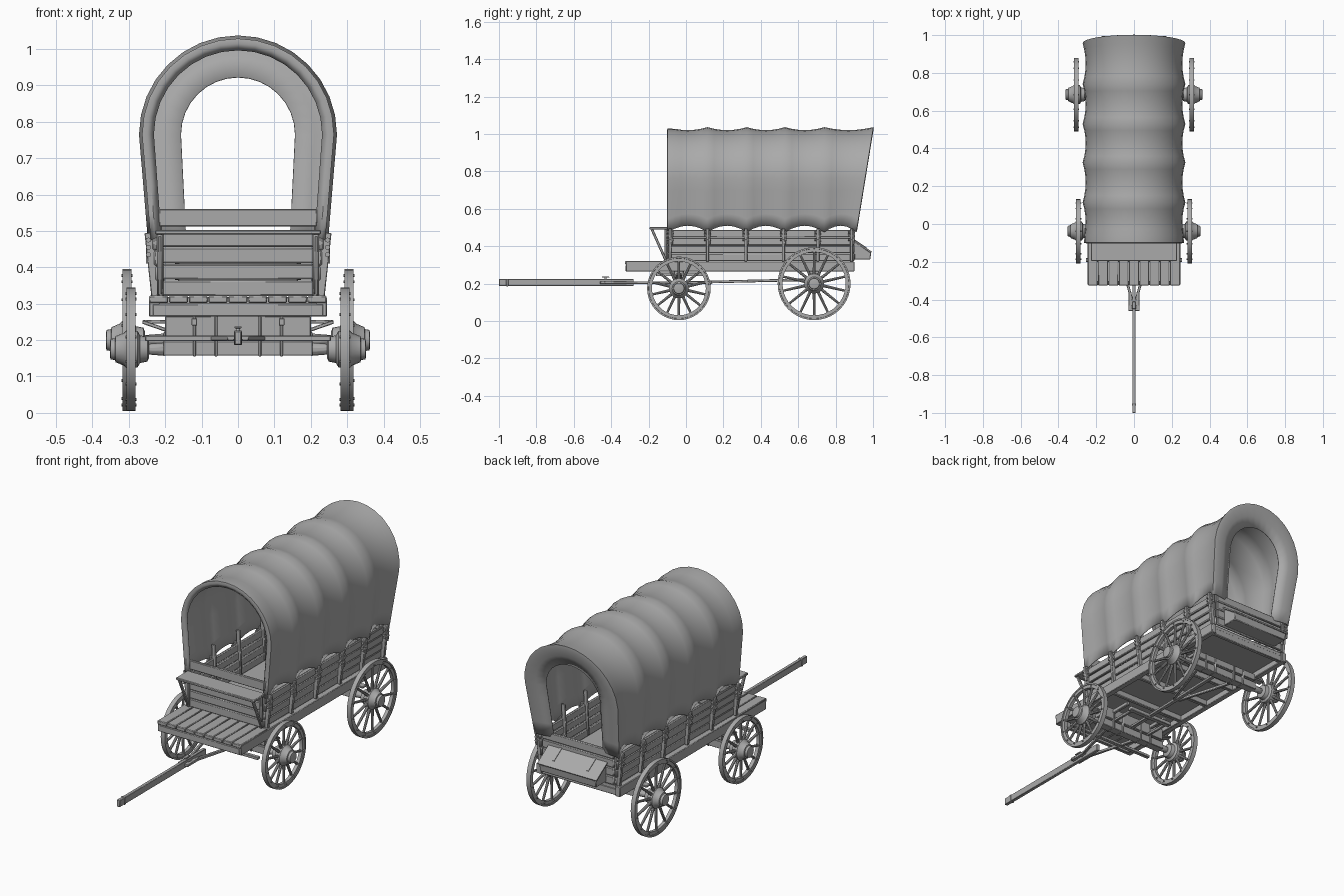
import bpy, bmesh, math
from mathutils import Matrix, Vector

if "Cube" in bpy.data.objects:
    bpy.data.objects.remove(bpy.data.objects["Cube"])

grey = bpy.data.materials.new("plain_grey")
grey.use_nodes = True
grey.diffuse_color = (0.4, 0.4, 0.4, 1)
grey.node_tree.nodes["Principled BSDF"].inputs["Base Color"].default_value = (0.4, 0.4, 0.4, 1)


def finish(name, bm, bevel=0.0, angle=35):
    bmesh.ops.recalc_face_normals(bm, faces=bm.faces)
    mesh = bpy.data.meshes.new(name)
    bm.to_mesh(mesh)
    bm.free()
    mesh.materials.append(grey)
    ob = bpy.data.objects.new(name, mesh)
    bpy.context.collection.objects.link(ob)
    bpy.ops.object.select_all(action='DESELECT')
    ob.select_set(True)
    bpy.context.view_layer.objects.active = ob
    bpy.ops.object.shade_smooth_by_angle(angle=math.radians(angle))
    if bevel:
        mod = ob.modifiers.new("bevel", 'BEVEL')
        mod.width, mod.segments = bevel, 1
    return ob


def box(bm, x, y, z):
    """Box from three (low, high) ranges."""
    c = [sum(r) / 2 for r in (x, y, z)]
    s = [r[1] - r[0] for r in (x, y, z)]
    bmesh.ops.create_cube(bm, size=1, matrix=Matrix.Translation(c) @ Matrix.Diagonal((*s, 1)))


def along(a, b):
    a, b = Vector(a), Vector(b)
    turn = (b - a).to_track_quat('Z', 'Y').to_matrix().to_4x4()
    return Matrix.Translation((a + b) / 2) @ turn, (b - a).length


def bar(bm, a, b, w, h):
    m, n = along(a, b)
    bmesh.ops.create_cube(bm, size=1, matrix=m @ Matrix.Diagonal((w, h, n, 1)))


def rod(bm, a, b, r1, r2=None, sides=10):
    m, n = along(a, b)
    bmesh.ops.create_cone(bm, cap_ends=True, segments=sides, radius1=r1,
                          radius2=r1 if r2 is None else r2, depth=n, matrix=m)


def prism(bm, outline, half):
    """Extrude a (y, z) outline across the wagon."""
    rings = [[bm.verts.new((x, y, z)) for y, z in outline] for x in (-half, half)]
    bm.faces.new(rings[0])
    bm.faces.new(rings[1])
    for i in range(len(outline)):
        j = (i + 1) % len(outline)
        bm.faces.new((rings[0][i], rings[0][j], rings[1][j], rings[1][i]))


def lathe(bm, profile, centre, side, steps, closed=False):
    """Spin an (offset, radius) profile around an axle line."""
    rings = [[bm.verts.new((side * (centre[0] + o), centre[1] + r * math.cos(k * math.tau / steps),
                            centre[2] + r * math.sin(k * math.tau / steps)))
              for k in range(steps)] for o, r in profile]
    pairs = list(zip(rings, rings[1:] + (rings[:1] if closed else [])))
    for p, q in pairs:
        for k in range(steps):
            j = (k + 1) % steps
            bm.faces.new((p[k], p[j], q[j], q[k]))
    if not closed:
        bm.faces.new(rings[0])
        bm.faces.new(rings[-1])


# Canvas cover: arch sections lofted over the bows
BOWS = [-0.095, 0.115, 0.325, 0.53, 0.74, 0.91]
SPRING = 0.765


def arch(r, y, low, slant):
    pts = [(r * (1 - 0.09 * (1 - k / 4)), low + (SPRING - low) * k / 4) for k in range(4)]
    pts += [(r * math.cos(a), SPRING + r * math.sin(a))
            for a in (math.pi * k / 16 for k in range(17))]
    pts += [(-x, z) for x, z in reversed(pts[:4])]
    return [(x, y + slant * max(0, z - 0.48), z) for x, z in pts]


sections = [arch(0.232, -0.09, 0.48, 0), arch(0.25, -0.1, 0.48, 0), arch(0.262, -0.098, 0.475, 0)]
for i, (y0, y1) in enumerate(zip(BOWS, BOWS[1:])):
    for k in range(1, 7):
        u = k / 6
        sag = 4 * u * (1 - u)
        sections.append(arch(0.27 - 0.016 * sag, y0 + (y1 - y0) * u, 0.475 + 0.035 * sag,
                             0.163 * u if i == 4 else 0))
sections += [arch(0.255, 0.912, 0.48, 0.163), arch(0.21, 0.908, 0.48, 0.16),
             arch(0.157, 0.895, 0.48, 0.155)]
bm = bmesh.new()
rings = [[bm.verts.new(p) for p in s] for s in sections]
for p, q in zip(rings, rings[1:]):
    for k in range(len(p) - 1):
        bm.faces.new((p[k], p[k + 1], q[k + 1], q[k]))
cover = finish("canvas_cover", bm, angle=40)
skin = cover.modifiers.new("thickness", 'SOLIDIFY')
skin.thickness, skin.offset = 0.004, 0

# Floor, side beams and footboard
bm = bmesh.new()
box(bm, (-0.22, 0.22), (-0.1, 0.89), (0.295, 0.318))
for s in (-1, 1):
    box(bm, sorted((s * 0.215, s * 0.245)), (-0.322, 0.9), (0.265, 0.318))
for y in (-0.315, -0.12, 0.1, 0.3, 0.5, 0.88):
    box(bm, (-0.235, 0.235), (y - 0.008, y + 0.012), (0.265, 0.3))
finish("floor_frame", bm, 0.003)
bm = bmesh.new()
for k in range(9):
    x = -0.245 + k * 0.49 / 9
    box(bm, (x + 0.001, x + 0.053), (-0.325, -0.1), (0.302, 0.322))
finish("footboard_planks", bm, 0.003)

# Plank walls, slightly flared, with lashed stakes
bm = bmesh.new()
stakes = bmesh.new()
ropes = bmesh.new()
for s in (-1, 1):
    for k in range(4):
        z = 0.32 + k * 0.042
        x = s * (0.216 + 0.004 * k)
        bar(bm, (x, -0.1, z + 0.021), (x, 0.9, z + 0.021), 0.014, 0.04)
    for y in (-0.085, 0.115, 0.32, 0.52, 0.705, 0.885):
        bar(stakes, (s * 0.226, y, 0.32), (s * 0.245, y, 0.495), 0.016, 0.024)
        bar(stakes, (s * 0.212, y, 0.33), (s * 0.222, y, 0.56), 0.009, 0.022)
        for z in (0.435, 0.455, 0.475):
            rod(ropes, (s * 0.246, y - 0.018, z), (s * 0.246, y + 0.018, z), 0.007, sides=8)
        rod(ropes, (s * 0.248, y + 0.01, 0.41), (s * 0.248, y + 0.012, 0.47), 0.005, sides=6)
for y, rows in ((-0.1, 4), (0.895, 4)):
    for k in range(rows):
        z = 0.32 + k * 0.045
        box(bm, (-0.21, 0.21), (y - 0.007, y + 0.007), (z + 0.001, z + 0.044))
finish("wall_planks", bm, 0.004)
finish("side_stakes", stakes, 0.002)
finish("stake_lashings", ropes)

# Driver's seat
bm = bmesh.new()
box(bm, (-0.228, 0.228), (-0.195, -0.095), (0.49, 0.503))
box(bm, (-0.218, 0.218), (-0.095, -0.08), (0.512, 0.56))
for s in (-1, 1):
    bar(bm, (s * 0.215, -0.182, 0.49), (s * 0.215, -0.108, 0.325), 0.014, 0.014)
    bar(bm, (s * 0.212, -0.108, 0.32), (s * 0.212, -0.108, 0.495), 0.014, 0.014)
finish("driver_seat", bm, 0.003)

# Feed box on the tail
bm = bmesh.new()
prism(bm, [(0.9, 0.328), (0.985, 0.328), (0.99, 0.365), (0.9, 0.425)], 0.165)
finish("tail_box", bm, 0.003)
bm = bmesh.new()
bar(bm, (0, 0.898, 0.431), (0, 0.993, 0.368), 0.345, 0.007)
for x in (-0.1, 0.1):
    bar(bm, (x, 0.895, 0.437), (x, 0.965, 0.391), 0.012, 0.006)
finish("tail_box_lid", bm)

# Wheels
AXLES = (("front", 0.294, -0.038, 0.175, 0.17), ("rear", 0.305, 0.685, 0.2, 0.195))
HUB = [(-0.05, 0.022), (-0.045, 0.034), (-0.025, 0.038), (-0.018, 0.05), (0.012, 0.053),
       (0.02, 0.045), (0.042, 0.036), (0.044, 0.03), (0.056, 0.028), (0.058, 0.02)]
for label, x, y, z, r in AXLES:
    for s, side in ((1, "left"), (-1, "right")):
        bm = bmesh.new()
        lathe(bm, [(-0.012, r), (0.012, r), (0.012, r - 0.008), (0.009, r - 0.009),
                   (0.009, r - 0.026), (-0.009, r - 0.026), (-0.009, r - 0.009), (-0.012, r - 0.008)],
              (x, y, z), s, 40, True)
        lathe(bm, HUB, (x, y, z), s, 20)
        for k in range(14):
            a = (k + 0.5) * math.tau / 14
            d = Vector((0, math.cos(a), math.sin(a)))
            c = Vector((s * x, y, z))
            rod(bm, c + d * 0.04, c + d * (r - 0.02), 0.008, 0.006, 8)
            rivet = c + d * (r - 0.017)
            rod(bm, rivet - Vector((0.015, 0, 0)), rivet + Vector((0.015, 0, 0)), 0.004, sides=6)
        finish(f"{label}_{side}_wheel", bm)

# Axles and bolsters
for label, x, y, z, r in AXLES:
    bm = bmesh.new()
    box(bm, (-0.205, 0.205), (y - 0.022, y + 0.022), (z - 0.018, z + 0.022))
    for s in (-1, 1):
        rod(bm, (s * 0.2, y, z), (s * 0.26, y, z), 0.019, 0.014)
        bar(bm, (s * 0.19, y, z + 0.05), (s * 0.262, y, 0.25), 0.035, 0.01)
    box(bm, (-0.2, 0.2), (y - 0.025, y + 0.025), (z + 0.03, 0.266))
    for bx in (-0.12, -0.06, 0.06, 0.12):
        box(bm, (bx - 0.004, bx + 0.004), (y - 0.028, y + 0.028), (z - 0.02, 0.266))
    finish(f"{label}_axle", bm, 0.002)

# Running gear: hounds, crossbars and reach pole
bm = bmesh.new()
bar(bm, (0, -0.04, 0.205), (0, 0.69, 0.222), 0.02, 0.014)
for s in (-1, 1):
    bar(bm, (s * 0.012, -0.4, 0.205), (s * 0.11, -0.04, 0.205), 0.014, 0.014)
    bar(bm, (s * 0.11, -0.04, 0.205), (s * 0.11, 0.13, 0.205), 0.014, 0.014)
    bar(bm, (s * 0.015, 0.33, 0.214), (s * 0.13, 0.69, 0.222), 0.014, 0.014)
    bar(bm, (s * 0.12, -0.16, 0.25), (s * 0.12, 0.1, 0.25), 0.016, 0.02)
box(bm, (-0.13, 0.13), (0.11, 0.135), (0.196, 0.216))
box(bm, (-0.255, 0.255), (-0.2, -0.18), (0.197, 0.212))
finish("running_gear", bm, 0.002)

# Draught pole
bm = bmesh.new()
box(bm, (-0.009, 0.009), (-1.0, -0.28), (0.188, 0.224))
box(bm, (-0.011, 0.011), (-0.962, -0.95), (0.186, 0.226))
box(bm, (-0.03, 0.03), (-0.46, -0.43), (0.2, 0.212))
for s in (-1, 1):
    box(bm, sorted((s * 0.012, s * 0.028)), (-0.46, -0.36), (0.198, 0.212))
rod(bm, (0, -0.43, 0.19), (0, -0.43, 0.234), 0.006)
box(bm, (-0.01, 0.01), (-0.45, -0.41), (0.232, 0.238))
finish("draught_pole", bm, 0.002)
